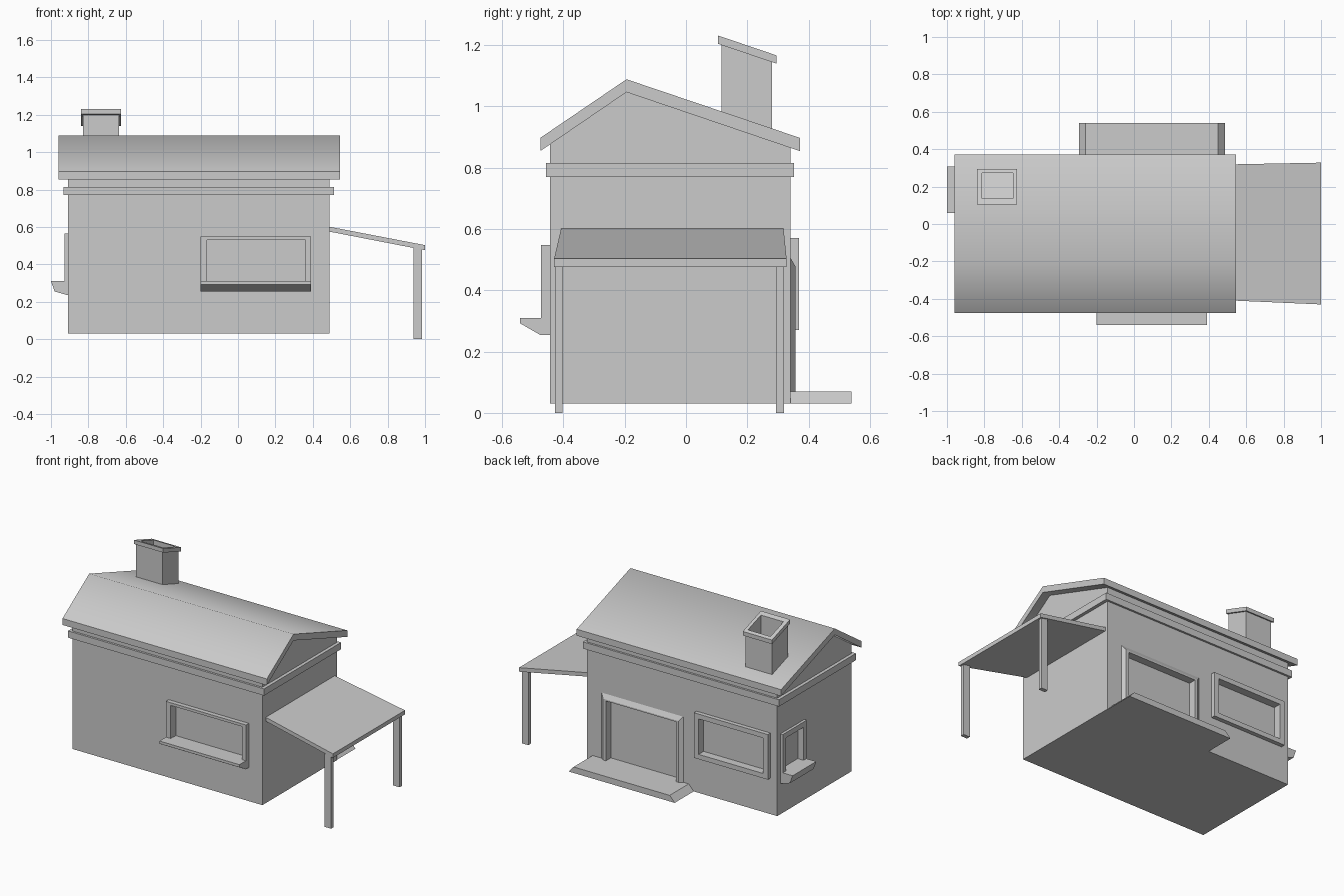
import bpy, bmesh, math

if "Cube" in bpy.data.objects:
    bpy.data.objects.remove(bpy.data.objects["Cube"])


def loft(name, loops, cap_start=True, cap_end=True, closed=False):
    """Skin a list of equal-length vertex loops into one mesh object."""
    bm = bmesh.new()
    rows = [[bm.verts.new(p) for p in lp] for lp in loops]
    n = len(rows[0])
    pairs = list(zip(rows, rows[1:]))
    if closed:
        pairs.append((rows[-1], rows[0]))
    for a, b in pairs:
        for i in range(n):
            j = (i + 1) % n
            bm.faces.new((a[i], a[j], b[j], b[i]))
    if not closed:
        if cap_start:
            bm.faces.new(rows[0][::-1])
        if cap_end:
            bm.faces.new(rows[-1])
    bmesh.ops.recalc_face_normals(bm, faces=bm.faces[:])
    me = bpy.data.meshes.new(name)
    bm.to_mesh(me)
    bm.free()
    ob = bpy.data.objects.new(name, me)
    bpy.context.collection.objects.link(ob)
    return ob


def prism_x(name, profile, x0, x1):
    return loft(name, [[(x, y, z) for y, z in profile] for x in (x0, x1)])


def box(name, x0, x1, y0, y1, z0, z1):
    return prism_x(name, [(y0, z0), (y1, z0), (y1, z1), (y0, z1)], x0, x1)


# Wall coordinates: u along wall, v up, d outwards
front = lambda u, v, d: (u, -0.443 - d, v)
back = lambda u, v, d: (u, 0.34 + d, v)
left = lambda u, v, d: (-0.91 - d, u, v)


def rect(wall, r, d):
    u0, u1, v0, v1 = r
    return [wall(u0, v0, d), wall(u1, v0, d), wall(u1, v1, d), wall(u0, v1, d)]


# House body with gable ends
body = prism_x("house_walls", [(-0.443, 0.03), (0.34, 0.03), (0.34, 0.866),
                               (-0.194, 1.05), (-0.443, 0.877)], -0.91, 0.49)


def opening(name, wall, outer, face, inner, depth, recess=-0.025):
    """Raised frame ring plus a shallow recess cut into the wall."""
    loft(name, [rect(wall, outer, -0.005), rect(wall, face, depth),
                rect(wall, inner, depth), rect(wall, inner, -0.005)], closed=True)
    cutter = loft("cutter", [rect(wall, inner, recess), rect(wall, inner, 0.05)])
    cutter.hide_render = True
    mod = body.modifiers.new("recess", 'BOOLEAN')
    mod.operation, mod.object, mod.solver = 'DIFFERENCE', cutter, 'EXACT'
    bpy.context.view_layer.objects.active = body
    bpy.ops.object.modifier_apply(modifier=mod.name)
    bpy.data.objects.remove(cutter)


# Windows and back door
f = (-0.2, 0.39, 0.257, 0.548)
opening("front_window_frame", front, f, f, (-0.165, 0.36, 0.308, 0.53), 0.03)
f = (-0.86, -0.316, 0.27, 0.57)
opening("back_window_frame", back, f, f, (-0.825, -0.351, 0.302, 0.538), 0.028)
f = (0.056, 0.307, 0.24, 0.565)
opening("side_window_frame", left, f, f, (0.088, 0.275, 0.31, 0.53), 0.018)
opening("door_frame", back, (-0.225, 0.39, 0.05, 0.515), (-0.195, 0.36, 0.06, 0.478),
        (-0.175, 0.34, 0.07, 0.468), 0.017, -0.035)


# Window sills
def sill(name, wall, u0, u1, profile):
    loft(name, [[wall(u, v, d) for d, v in profile] for u in (u0, u1)])


sill("front_window_sill", front, -0.2, 0.39,
     [(0, 0.31), (0.098, 0.31), (0.098, 0.292), (0.032, 0.254), (0, 0.254)])
sill("side_window_sill", left, 0.058, 0.307,
     [(0, 0.31), (0.09, 0.31), (0.07, 0.255), (0, 0.235)])

# Door step with slightly tapered ends
loft("door_step", [[(-0.295, y, 0.03), (0.487, y, 0.03), (0.45, y, 0.07), (-0.258, y, 0.07)]
                   for y in (0.33, 0.54)])

# Trim band around the walls
box("wall_trim", -0.932, 0.512, -0.457, 0.353, 0.77, 0.815)

# Asymmetric pitched roof, smooth across the ridge
roof = prism_x("roof", [(-0.475, 0.854), (-0.194, 1.046), (0.371, 0.854),
                        (0.371, 0.897), (-0.194, 1.088), (-0.475, 0.897)], -0.96, 0.545)
bpy.ops.object.select_all(action='DESELECT')
roof.select_set(True)
bpy.context.view_layer.objects.active = roof
bpy.ops.object.shade_smooth_by_angle(angle=math.radians(54.5))


# Chimney: hollow, with a cap parallel to the roof slope
def ring(x0, x1, y0, y1, h):
    z = lambda y: 1.266 - 0.339 * y + h
    return [(x0, y0, z(y0)), (x1, y0, z(y0)), (x1, y1, z(y1)), (x0, y1, z(y1))]


shaft = (-0.83, -0.636, 0.115, 0.28)
cap = (-0.84, -0.625, 0.105, 0.295)
hole = (-0.813, -0.647, 0.136, 0.272)
loft("chimney", [ring(*shaft, -0.265), ring(*shaft, -0.027), ring(*cap, -0.027),
                 ring(*cap, 0), ring(*hole, 0), ring(*hole, -0.235)])

# Sloped side canopy, flaring outwards
loft("canopy", [[(0.48, -0.407, 0.577), (0.48, 0.318, 0.577),
                 (0.48, 0.318, 0.603), (0.48, -0.407, 0.603)],
                [(1.0, -0.43, 0.476), (1.0, 0.328, 0.476),
                 (1.0, 0.328, 0.503), (1.0, -0.43, 0.503)]])

# Canopy posts
for side, y in (("front", -0.428), ("back", 0.293)):
    box(side + "_canopy_post", 0.938, 0.985, y, y + 0.026, 0, 0.487)
